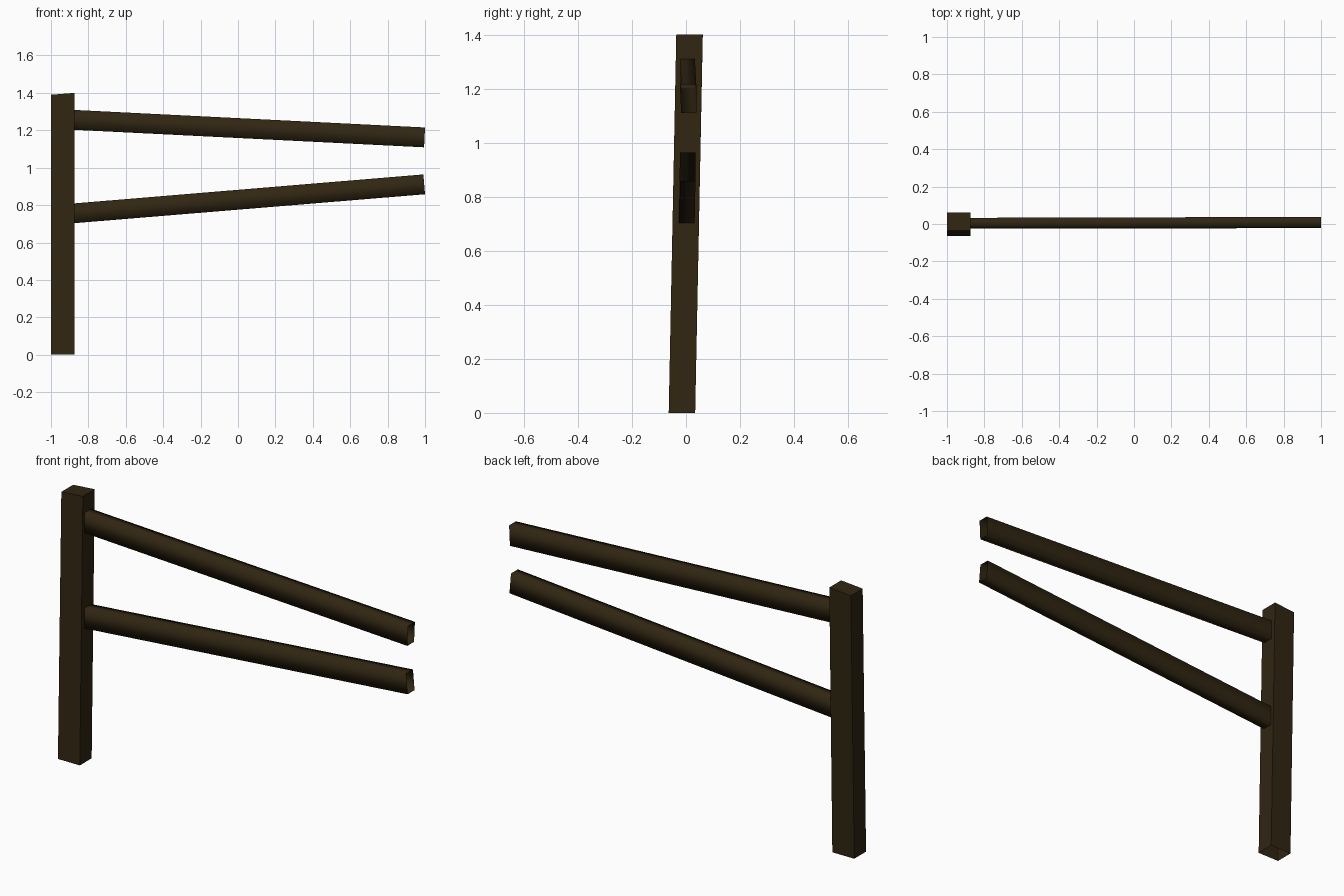
import bpy

if "Cube" in bpy.data.objects:
    bpy.data.objects.remove(bpy.data.objects["Cube"])

# One dark wood colour
wood = bpy.data.materials.new("dark_wood")
wood.diffuse_color = (0.030, 0.019, 0.006, 1)
wood.use_nodes = True
wood.node_tree.nodes["Principled BSDF"].inputs["Base Color"].default_value = wood.diffuse_color


def beam(name, start, end, caps, smooth=False):
    """Four-sided beam between two rings of corners, capped where asked."""
    faces = [(i, (i + 1) % 4, 4 + (i + 1) % 4, 4 + i) for i in range(4)]
    if "start" in caps:
        faces.append((3, 2, 1, 0))
    if "end" in caps:
        faces.append((4, 5, 6, 7))
    mesh = bpy.data.meshes.new(name)
    mesh.from_pydata(start + end, [], faces)
    mesh.materials.append(wood)
    for p in mesh.polygons:
        p.use_smooth = smooth
    mesh.update()
    obj = bpy.data.objects.new(name, mesh)
    bpy.context.collection.objects.link(obj)
    return obj


def level_ring(x0, x1, y0, y1, z0, z1):
    """Horizontal corner ring, tilting from z0 at x0 to z1 at x1."""
    return [(x0, y0, z0), (x1, y0, z1), (x1, y1, z1), (x0, y1, z0)]


def end_ring(x_low, x_top, y0, y1, z0, z1):
    """Upright corner ring for a rail end, facing +x."""
    return [(x_low, y0, z0), (x_low, y1, z0), (x_top, y1, z1), (x_top, y0, z1)]


# Leaning post with a slightly sloped top and an open foot
beam("post",
     level_ring(-1.0, -0.873, -0.064, 0.034, 0.0, 0.0),
     level_ring(-1.0, -0.875, -0.036, 0.062, 1.39, 1.40), caps=["end"])

# Two open-ended rails converging away from the post
beam("upper_rail",
     end_ring(-0.885, -0.88, -0.022, 0.033, 1.203, 1.309),
     end_ring(0.995, 1.0, -0.018, 0.038, 1.109, 1.215), caps=[], smooth=True)
beam("lower_rail",
     end_ring(-0.88, -0.889, -0.025, 0.032, 0.703, 0.808),
     end_ring(1.0, 0.991, -0.022, 0.035, 0.858, 0.964), caps=[], smooth=True)
